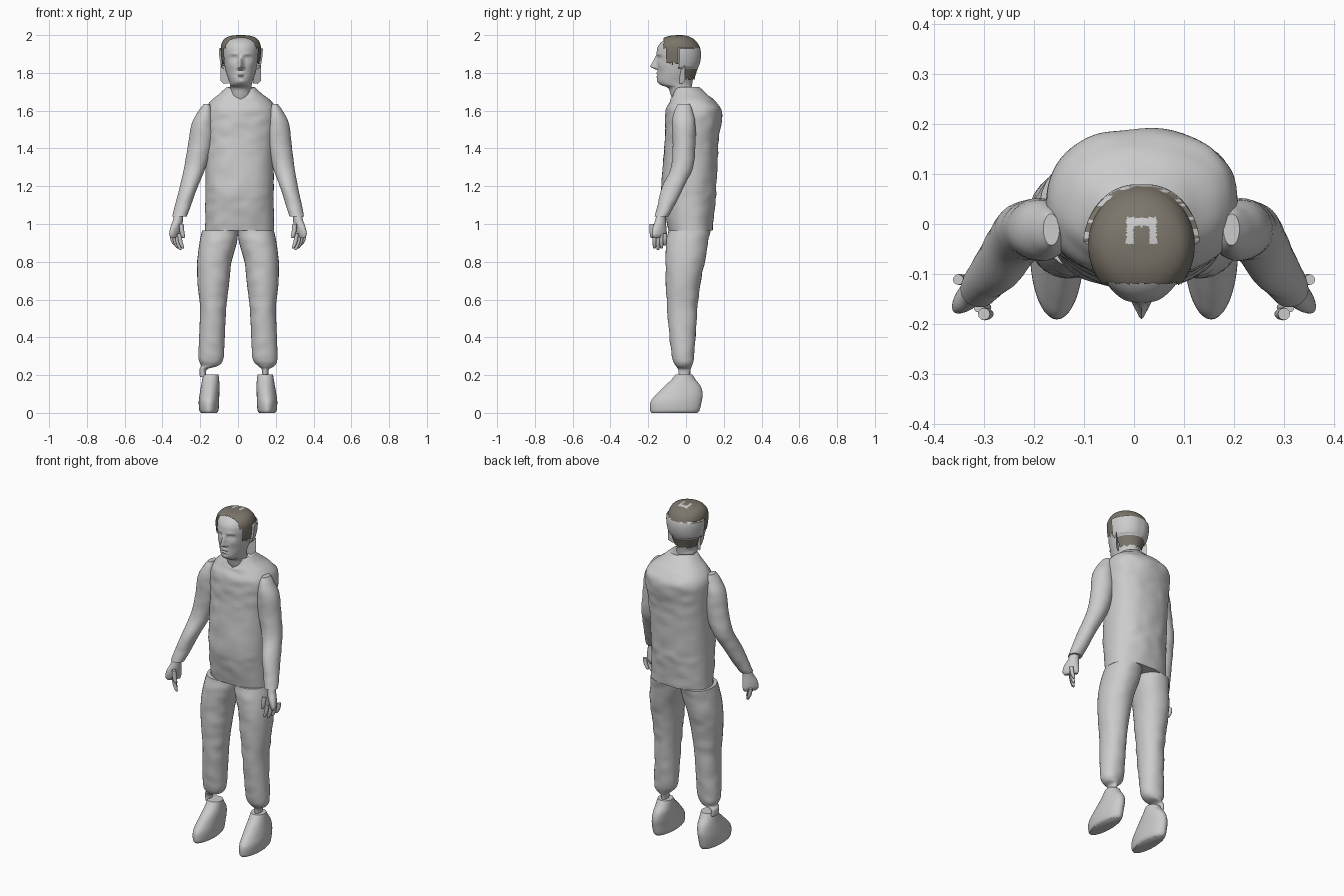
import bpy, bmesh, math
from mathutils import Vector, noise

cube = bpy.data.objects.get("Cube")
if cube:
    bpy.data.objects.remove(cube)


def material(name, colour):
    mat = bpy.data.materials.new(name)
    mat.use_nodes = True
    mat.diffuse_color = (*colour, 1)
    mat.node_tree.nodes["Principled BSDF"].inputs["Base Color"].default_value = (*colour, 1)
    return mat


GREY = material("plain grey", (.6, .6, .6))
BROWN = material("dark taupe hair", (.2, .18, .145))


def spline(rings, steps):
    """Catmull-Rom interpolation through a list of rings."""
    pts = [Vector(r) for r in rings]
    pts = [pts[0]] + pts + [pts[-1]]
    out = []
    for a, b, c, d in zip(pts, pts[1:], pts[2:], pts[3:]):
        for i in range(steps):
            t = i / steps
            out.append(b + (c - a) * t / 2 + (2 * a - 5 * b + 4 * c - d) * t * t / 2
                       + (3 * b - a - 3 * c + d) * t ** 3 / 2)
    return out + [pts[-1]]


def loft(name, rings, mats=(GREY,), n=32, steps=5, power=2, side=1, turn=0, tweak=None, rule=None):
    """Skin rings of (z, centre x, half width, front y, back y)."""
    bm = bmesh.new()
    loops = []
    for z, cx, rx, front, back in spline(rings, steps):
        cy, ry, rx = (front + back) / 2, max((back - front) / 2, .002), max(rx, .002)
        loop = []
        for k in range(n):
            a = math.tau * k / n
            c, s = math.cos(a), math.sin(a)
            u = rx * math.copysign(abs(s) ** (2 / power), s)
            v = -ry * math.copysign(abs(c) ** (2 / power), c)
            co = Vector((cx + u * math.cos(turn) - v * math.sin(turn),
                         cy + u * math.sin(turn) + v * math.cos(turn), z))
            if tweak:
                co = tweak(co)
            loop.append(bm.verts.new((co.x * side, co.y, co.z)))
        loops.append(loop)
    for lo, hi in zip(loops, loops[1:]):
        for k in range(n):
            j = (k + 1) % n
            bm.faces.new((lo[k], lo[j], hi[j], hi[k]))
    if not rule:
        bm.faces.new(loops[0])
        bm.faces.new(loops[-1])
    else:
        bm.faces.new(loops[-1])
        drop = []
        for f in bm.faces:
            index = rule(f.calc_center_median())
            if index is None:
                drop.append(f)
            else:
                f.material_index = index
        bmesh.ops.delete(bm, geom=drop, context='FACES')
    bmesh.ops.recalc_face_normals(bm, faces=bm.faces)
    return finish(name, bm, mats)


def finish(name, bm, mats):
    mesh = bpy.data.meshes.new(name)
    bm.to_mesh(mesh)
    bm.free()
    for m in mats:
        mesh.materials.append(m)
    obj = bpy.data.objects.new(name, mesh)
    bpy.context.collection.objects.link(obj)
    bpy.ops.object.select_all(action='DESELECT')
    obj.select_set(True)
    bpy.context.view_layer.objects.active = obj
    bpy.ops.object.shade_smooth_by_angle(angle=math.radians(50))
    return obj


def wrinkle(amount):
    def move(co):
        return co + Vector((.4, 1, 0)) * amount * noise.noise(Vector((co.x * 14, co.y * 14, co.z * 22)))
    return move


# Shirt with a collar that dips at the front
def shirt_shape(co):
    co = wrinkle(.006)(co)
    if co.z > 1.66 and co.y < 0:
        co.z -= .05 * min(1, (co.z - 1.66) / .05) * min(1, -co.y / .07) * max(0, 1 - abs(co.x - .015) / .07)
    return co


loft("shirt", [
    (.965, .008, .183, -.095, .14), (1.1, .008, .181, -.12, .153), (1.2, .008, .18, -.13, .16),
    (1.4, .01, .182, -.115, .17), (1.52, .015, .19, -.11, .183), (1.6, .016, .188, -.108, .19),
    (1.65, .015, .16, -.085, .155), (1.69, .015, .112, -.075, .108), (1.725, .015, .073, -.068, .068),
], n=64, steps=7, power=2.3, tweak=shirt_shape)

# Head and neck, with the face raised and sunk by soft bumps
HEAD = [
    (1.62, .015, .06, -.06, .03), (1.68, .015, .055, -.08, .03), (1.72, .015, .056, -.095, .03),
    (1.737, .015, .058, -.135, .032), (1.76, .015, .064, -.15, .036), (1.8, .015, .077, -.15, .048),
    (1.85, .015, .088, -.153, .066), (1.9, .015, .094, -.156, .07), (1.94, .015, .092, -.148, .058),
    (1.97, .015, .076, -.122, .032), (1.986, .015, .045, -.085, 0), (1.991, .015, .004, -.04, -.032),
]
BUMPS = [  # distance from the middle, height, spread across, spread up, depth
    (.036, 1.878, .02, .012, .013), (.036, 1.876, .012, .008, -.008), (.035, 1.9, .024, .007, -.004),
    (0, 1.797, .022, .006, -.007), (0, 1.781, .019, .006, -.007), (0, 1.789, .022, .003, .005),
    (0, 1.755, .02, .012, -.005), (.013, 1.828, .009, .008, -.01), (.05, 1.84, .02, .02, -.004),
]


def face_shape(co):
    dx, z = abs(co.x - .015), co.z
    if co.y < -.09 and z > 1.73:
        for off, height, across, up, depth in BUMPS:
            co.y += depth * math.exp(-((dx - off) / across) ** 2 - ((z - height) / up) ** 2)
        ridge = (1.895 - z) / .063 if z > 1.832 else 1 - (1.832 - z) / .018
        co.y -= .04 * max(0, ridge) * math.exp(-(dx / .012) ** 2)
    return co


loft("head", HEAD, n=112, steps=7, tweak=face_shape)


# Hair cap, bare band round the back, and the strip of hair at the nape
def hair_shape(co):
    if 1.825 < co.z < 1.93 and co.y > -.04:
        co.x += math.copysign(.01, co.x - .015)
    return co


def hair_rule(c):
    dx, y, z = abs(c.x - .015), c.y, c.z
    strand = .012 * noise.noise(Vector((c.x * 90, y * 90, 0)))
    if z > 1.93 + strand / 2:
        if y < -.118 + strand / 2:
            return None
        patch = dx < .03 and -.04 < y < .013 and not (dx < .016 and y < -.005)
        return 0 if patch and z > 1.97 else 1
    if y > -.04:
        if z > 1.822:
            return 0
        return 1 if y > -.02 and z > 1.765 + strand else None
    return 1 if y > -.105 and z > 1.85 + strand * 2 else None


loft("hair", [(z + .009, x, w + .012, f - .006, b + .009) for z, x, w, f, b in HEAD[3:]],
     (GREY, BROWN), n=112, steps=9, tweak=hair_shape, rule=hair_rule)

for side, word in ((1, "left"), (-1, "right")):
    # Thin lock hanging below each ear
    bm = bmesh.new()
    outline = [(.07, -.035, 1.84), (.108, -.005, 1.84), (.108, -.005, 1.76), (.09, -.02, 1.742), (.065, -.035, 1.745)]
    verts = [bm.verts.new((.015 + x * side, y, z)) for x, y, z in outline]
    lock = bm.faces.new(verts)
    bmesh.ops.solidify(bm, geom=[lock], thickness=.004)
    finish(word + "_side_lock", bm, (GREY,))

    # Sleeve; shoulders sit slightly towards the left
    def sleeve_shape(co, side=side):
        co = wrinkle(.003)(co)
        co.x += side * .014 * max(0, (co.z - 1) / .6)
        return co

    loft(word + "_sleeve", [
        (1.04, .31, .038, -.165, -.095), (1.1, .293, .043, -.15, -.06), (1.18, .27, .046, -.132, -.018),
        (1.3, .235, .057, -.08, .036), (1.42, .208, .066, -.07, .05), (1.53, .198, .06, -.074, .05),
        (1.6, .186, .036, -.06, .035), (1.635, .18, .016, -.042, .018),
    ], side=side, steps=7, tweak=sleeve_shape)

    # Hand: palm, four fingers and a thumb
    lean = math.radians(37)
    loft(word + "_palm", [
        (1.06, .312, .024, -.155, -.105), (1.02, .318, .024, -.165, -.105), (.98, .327, .024, -.182, -.098),
        (.945, .332, .02, -.186, -.094), (.925, .33, .011, -.178, -.102),
    ], side=side, turn=lean, n=24)

    def finger(name, t, top, drop, inward, r):
        x, y = .33 - t * .6, -.14 - t * .8
        rings = [(top - drop * k, x - inward * k * k, w, y - w, y + w)
                 for k, w in ((0, r), (.5, r * 1.05), (.9, r * .8), (1, r * .25))]
        loft(word + name, rings, side=side, n=12, steps=4)

    for i, drop in enumerate((.065, .08, .088, .08)):
        finger("_finger_" + str(i + 1), -.036 + .023 * i, .95, drop, .02, .0105)
    finger("_thumb", .05, 1, .075, .012, .012)

    # Trouser leg tapering to a narrow ankle
    ankle = .145 if side > 0 else .185
    loft(word + "_trouser_leg", [
        (.19, ankle, .016, -.035, .02), (.23, ankle, .02, -.04, .024), (.25, .15, .045, -.055, .03),
        (.29, .143, .066, -.073, .04), (.4, .138, .068, -.088, .05), (.55, .132, .069, -.1, .06),
        (.68, .131, .083, -.105, .075), (.8, .125, .091, -.11, .1), (.9, .105, .099, -.107, .118),
        (.966, .094, .096, -.095, .13),
    ], side=side, steps=6, power=2.1, tweak=wrinkle(.005))

    # Shoe with a flat sole
    loft(word + "_shoe", [
        (0, .154, .042, -.182, .06), (.015, .154, .051, -.19, .072), (.06, .154, .054, -.187, .083),
        (.1, .151, .052, -.155, .088), (.14, .147, .049, -.115, .078), (.175, .145, .045, -.078, .052),
        (.203, .144, .041, -.055, .034),
    ], side=side, n=40)
